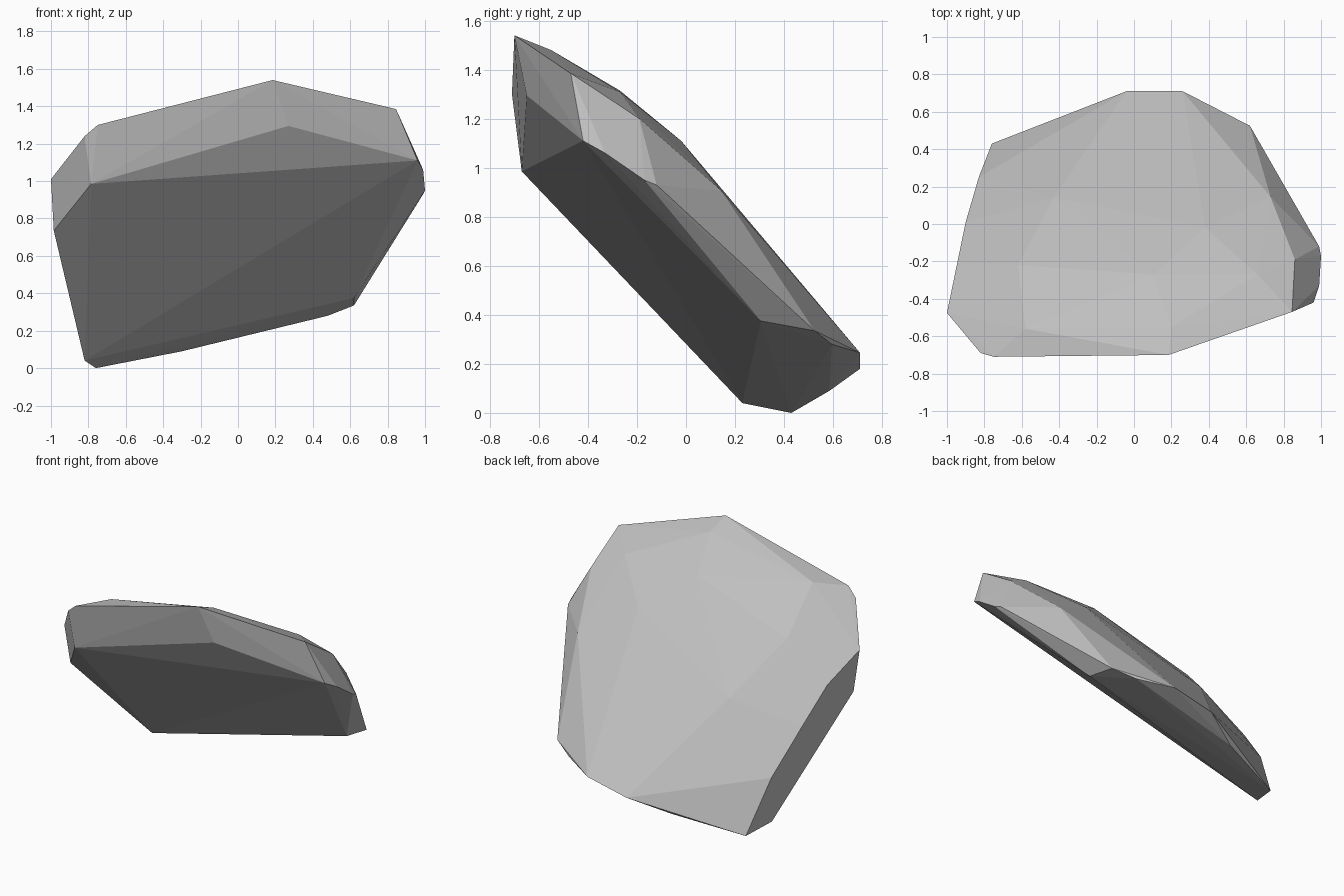
import bpy, bmesh

# Corners of the chipped boulder, grouped by region
underside = [(-.82, .23, .04), (-.76, .43, 0), (.62, .305, .375), (.96, -.42, 1.11),
             (-.785, -.67, .985), (-.985, -.43, .735)]
back_rim = [(-.30, .585, .09), (-.04, .71, .18), (.26, .71, .245), (.48, .595, .28),
            (.62, .525, .335)]
front_rim = [(.845, -.47, 1.385), (.185, -.70, 1.54), (-.75, -.71, 1.30),
             (-.82, -.69, 1.24), (.27, -.65, 1.295)]
left_rim = [(-1, -.475, 1.01), (-.944, -.203, .857), (-.90, .01, .64), (-.83, .25, .353)]
right_rim = [(1, -.17, .95), (.99, -.12, .93), (.99, -.33, 1.06), (.86, -.19, 1.2),
             (.73, .145, .905)]
crown = [(.38, -.02, 1.11), (.66, -.27, 1.31), (-.58, -.56, 1.335), (.2, -.55, 1.48),
         (.1, -.27, 1.315), (-.62, -.22, 1.08), (-.43, .14, .76)]

# Wrap the corners in a convex shell
bm = bmesh.new()
for p in underside + back_rim + front_rim + left_rim + right_rim + crown:
    bm.verts.new(p)
bmesh.ops.convex_hull(bm, input=bm.verts[:])
bmesh.ops.delete(bm, geom=[v for v in bm.verts if not v.link_faces], context='VERTS')
bmesh.ops.recalc_face_normals(bm, faces=bm.faces[:])

mesh = bpy.data.meshes.new("rock")
bm.to_mesh(mesh)
bm.free()

# Single stone colour, flat facets
stone = bpy.data.materials.new("stone grey")
stone.diffuse_color = (.52, .52, .52, 1)
mesh.materials.append(stone)
rock = bpy.data.objects.new("rock", mesh)
bpy.context.collection.objects.link(rock)
